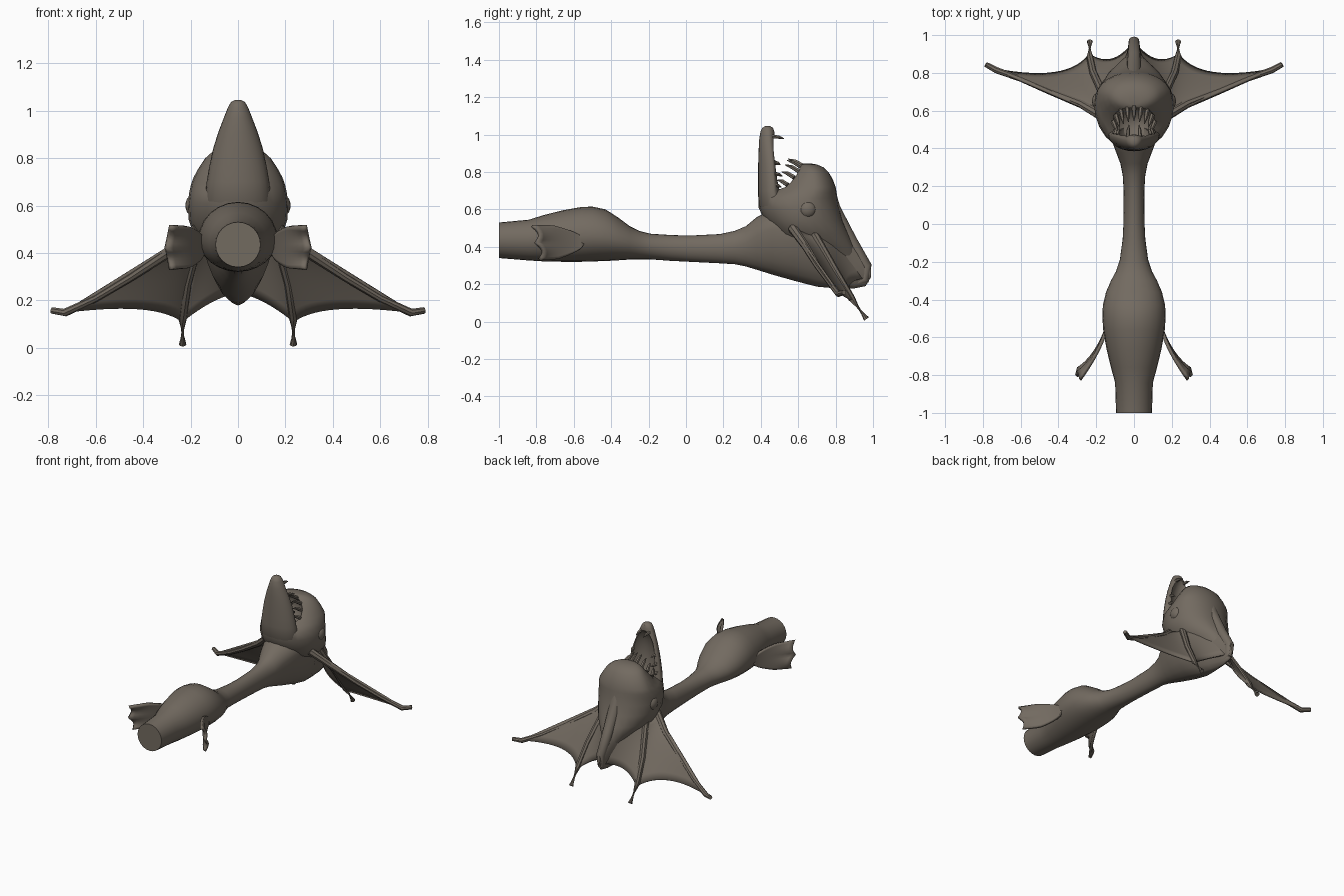
import bpy, bmesh, math
from mathutils import Vector

if "Cube" in bpy.data.objects:
    bpy.data.objects.remove(bpy.data.objects["Cube"])

skin = bpy.data.materials.new("grey_brown_skin")
skin.diffuse_color = (0.17, 0.145, 0.118, 1)
skin.use_nodes = True
skin.node_tree.nodes["Principled BSDF"].inputs["Base Color"].default_value = skin.diffuse_color


def finish(name, bm):
    bmesh.ops.recalc_face_normals(bm, faces=bm.faces)
    me = bpy.data.meshes.new(name)
    bm.to_mesh(me)
    bm.free()
    me.materials.append(skin)
    ob = bpy.data.objects.new(name, me)
    bpy.context.collection.objects.link(ob)
    return ob


def loft(name, sections, axis, n=24):
    """sections: (position, low, high, half width, where the widest point lies 0..1)"""
    bm = bmesh.new()
    rings = []
    for p, lo, hi, hw, f in sections:
        mid = lo + f * (hi - lo)
        ring = []
        for i in range(n):
            a = 2 * math.pi * i / n
            c = math.cos(a)
            v = mid + c * ((hi - mid) if c > 0 else (mid - lo))
            x = hw * math.sin(a)
            ring.append(bm.verts.new((x, p, v) if axis == 'Y' else (x, v, p)))
        rings.append(ring)
    for r, s in zip(rings, rings[1:]):
        for i in range(n):
            bm.faces.new((r[i], r[(i + 1) % n], s[(i + 1) % n], s[i]))
    bm.faces.new(rings[0])
    bm.faces.new(rings[-1])
    return finish(name, bm)


def tube(name, pts, radii, n=8):
    bm = bmesh.new()
    P = [Vector(p) for p in pts]
    rings = []
    for i, (p, r) in enumerate(zip(P, radii)):
        t = (P[min(i + 1, len(P) - 1)] - P[max(i - 1, 0)]).normalized()
        s = t.cross(Vector((0.1, -0.6, -0.8))).normalized()
        if abs(t.x) < 0.05:
            s = Vector((1, 0, 0))
        u = t.cross(s).normalized()
        rings.append([bm.verts.new(p + r * (s * math.cos(k * 2 * math.pi / n) + u * math.sin(k * 2 * math.pi / n)))
                      for k in range(n)])
    for r, s in zip(rings, rings[1:]):
        for i in range(n):
            bm.faces.new((r[i], r[(i + 1) % n], s[(i + 1) % n], s[i]))
    bm.faces.new(rings[0])
    bm.faces.new(rings[-1])
    return finish(name, bm)


def sheet(name, func, nu, nv, thick):
    bm = bmesh.new()
    g = [[bm.verts.new(func(i / nu, j / nv)) for j in range(nv + 1)] for i in range(nu + 1)]
    for i in range(nu):
        for j in range(nv):
            bm.faces.new((g[i][j], g[i + 1][j], g[i + 1][j + 1], g[i][j + 1]))
    ob = finish(name, bm)
    m = ob.modifiers.new("thickness", 'SOLIDIFY')
    m.thickness, m.offset = thick, 0
    return ob


def ball(name, loc, rad):
    bm = bmesh.new()
    bmesh.ops.create_uvsphere(bm, u_segments=20, v_segments=12, radius=1)
    bmesh.ops.scale(bm, vec=rad, verts=bm.verts)
    bmesh.ops.translate(bm, vec=loc, verts=bm.verts)
    return finish(name, bm)


def carve(ob, loc, rad):
    c = ball("mouth_cutter", loc, rad)
    c.hide_render = True
    m = ob.modifiers.new("mouth", 'BOOLEAN')
    m.operation, m.object, m.solver = 'DIFFERENCE', c, 'EXACT'
    bpy.context.view_layer.objects.active = ob
    bpy.ops.object.modifier_apply(modifier=m.name)
    bpy.data.objects.remove(c)


# body, neck and throat keel
loft("body_and_neck", [
    (-1.0, .34, .53, .095, .5), (-.84, .327, .545, .10, .5), (-.76, .322, .57, .122, .5),
    (-.66, .32, .595, .146, .48), (-.56, .32, .613, .163, .47), (-.50, .322, .615, .167, .46),
    (-.43, .324, .60, .165, .46), (-.36, .328, .555, .148, .47), (-.30, .332, .51, .122, .5),
    (-.25, .333, .485, .095, .5), (-.19, .333, .47, .075, .5), (-.08, .325, .463, .06, .5),
    (.02, .32, .46, .055, .5), (.18, .312, .468, .055, .5), (.26, .307, .485, .06, .52),
    (.32, .295, .51, .072, .58), (.38, .277, .56, .095, .65), (.46, .252, .60, .125, .7),
    (.58, .218, .60, .15, .75), (.70, .187, .58, .13, .75), (.80, .178, .54, .08, .7),
    (.90, .178, .43, .04, .6), (.96, .19, .36, .025, .5), (.99, .24, .31, .012, .5)], 'Y')

# skull
skull = loft("skull", [
    (.32, .60, .92, .05, .5), (.40, .53, .90, .12, .45), (.47, .47, .87, .185, .45),
    (.54, .42, .84, .208, .5), (.61, .388, .82, .212, .58), (.66, .388, .81, .205, .62),
    (.69, .44, .805, .198, .65), (.72, .50, .80, .187, .62), (.76, .54, .785, .165, .58),
    (.80, .58, .762, .138, .55), (.825, .60, .735, .11, .5), (.84, .615, .70, .075, .5),
    (.845, .63, .67, .03, .5)], 'Z')
carve(skull, (0, .53, .775), (.118, .105, .115))

# lower jaw, opened wide
jaw = loft("lower_jaw", [
    (.56, .42, .54, .12, .6), (.62, .388, .53, .14, .65), (.70, .385, .505, .132, .7),
    (.76, .385, .495, .122, .75), (.84, .386, .488, .105, .75), (.91, .388, .482, .083, .7),
    (.97, .391, .476, .06, .65), (1.015, .398, .472, .042, .6), (1.036, .408, .465, .03, .5),
    (1.045, .422, .45, .014, .5)], 'Z')
carve(jaw, (0, .51, .83), (.092, .085, .19))

# back crest running down from the skull
tube("back_crest", [(0, .74, .74), (0, .785, .60), (0, .88, .43), (0, .965, .295), (0, .955, .225), (0, .90, .205)],
     [.045, .042, .036, .029, .026, .02], 12)

# upper teeth fanned around the palate rim
for i in range(9):
    a = math.radians(-76 + 19 * i)
    b = Vector((.115 * math.sin(a), .515 + .115 * math.cos(a), .70 + .13 * math.cos(a)))
    t = b + Vector((-.025 * math.sin(a), -.045 - .04 * math.cos(a), .02 + .02 * math.cos(a)))
    tube("upper_tooth", [b, b.lerp(t, .55) + Vector((0, 0, .006)), t], [.013, .011, .002], 6)

# lower teeth along both jaw edges
for s in (-1, 1):
    for z, x, ln in ((.73, .108, .035), (.79, .10, .04), (.85, .088, .03), (.99, .032, .065)):
        y = .475 if z < .9 else .46
        tube("lower_tooth", [(s * x, y, z), (s * x * .93, y + ln * .6, z - .004), (s * x * .85, y + ln, z - .012)],
             [.012, .009, .002], 6)


def frill_panel(r0, r1, e0, e1, mid):
    r0, r1, e0, e1, mid = map(Vector, (r0, r1, e0, e1, mid))
    ctrl = 2 * mid - (e0 + e1) / 2

    def f(t, v):
        edge = e0 * (1 - t) ** 2 + ctrl * 2 * t * (1 - t) + e1 * t * t
        return r0.lerp(r1, t).lerp(edge, v)
    return f


for s, side in ((-1, "left"), (1, "right")):
    # eye and nostril
    ball(side + "_eye", (s * .188, .65, .60), (.034, .046, .046))
    ball(side + "_nostril", (s * .048, .728, .802), (.012, .012, .012))

    # frill spines
    tube(side + "_outer_spine", [(s * .17, .57, .50), (s * .28, .635, .41), (s * .45, .703, .298),
                                 (s * .60, .768, .208), (s * .73, .815, .148), (s * .785, .845, .157)],
         [.026, .022, .017, .015, .017, .014])
    tube(side + "_inner_spine", [(s * .16, .68, .48), (s * .215, .80, .27), (s * .234, .885, .125),
                                 (s * .234, .965, .014)], [.022, .02, .019, .016])

    # frill membranes with scalloped edges
    sheet(side + "_outer_membrane", frill_panel(
        (s * .17, .57, .50), (s * .16, .68, .48), (s * .74, .82, .148), (s * .238, .895, .11),
        (s * .42, .80, .165)), 14, 8, .012)
    sheet(side + "_inner_membrane", frill_panel(
        (s * .16, .68, .48), (s * .02, .78, .60), (s * .234, .895, .11), (s * .015, .945, .23),
        (s * .12, .87, .19)), 12, 8, .012)

    # body fin flaring outward, with a notched trailing edge
    def fin(u, v, s=s):
        w = 2 * v - 1
        notch = .03 * abs(math.sin(2 * math.pi * v)) * u ** 4
        h = .09 * min(1, math.sqrt(u * 1.6 + .002))
        x = .145 + .14 * u ** 1.4 + .02 * (1 - abs(w)) * u ** 3
        return (s * x, -.54 - (.265 + .02 * w) * u + notch, .427 - .005 * u + w * h)
    sheet(side + "_body_fin", fin, 10, 12, .018)

# smooth shading with kept edges
bpy.ops.object.select_all(action='DESELECT')
for ob in bpy.context.scene.objects:
    ob.select_set(True)
    bpy.context.view_layer.objects.active = ob
bpy.ops.object.shade_smooth_by_angle(angle=math.radians(40))
